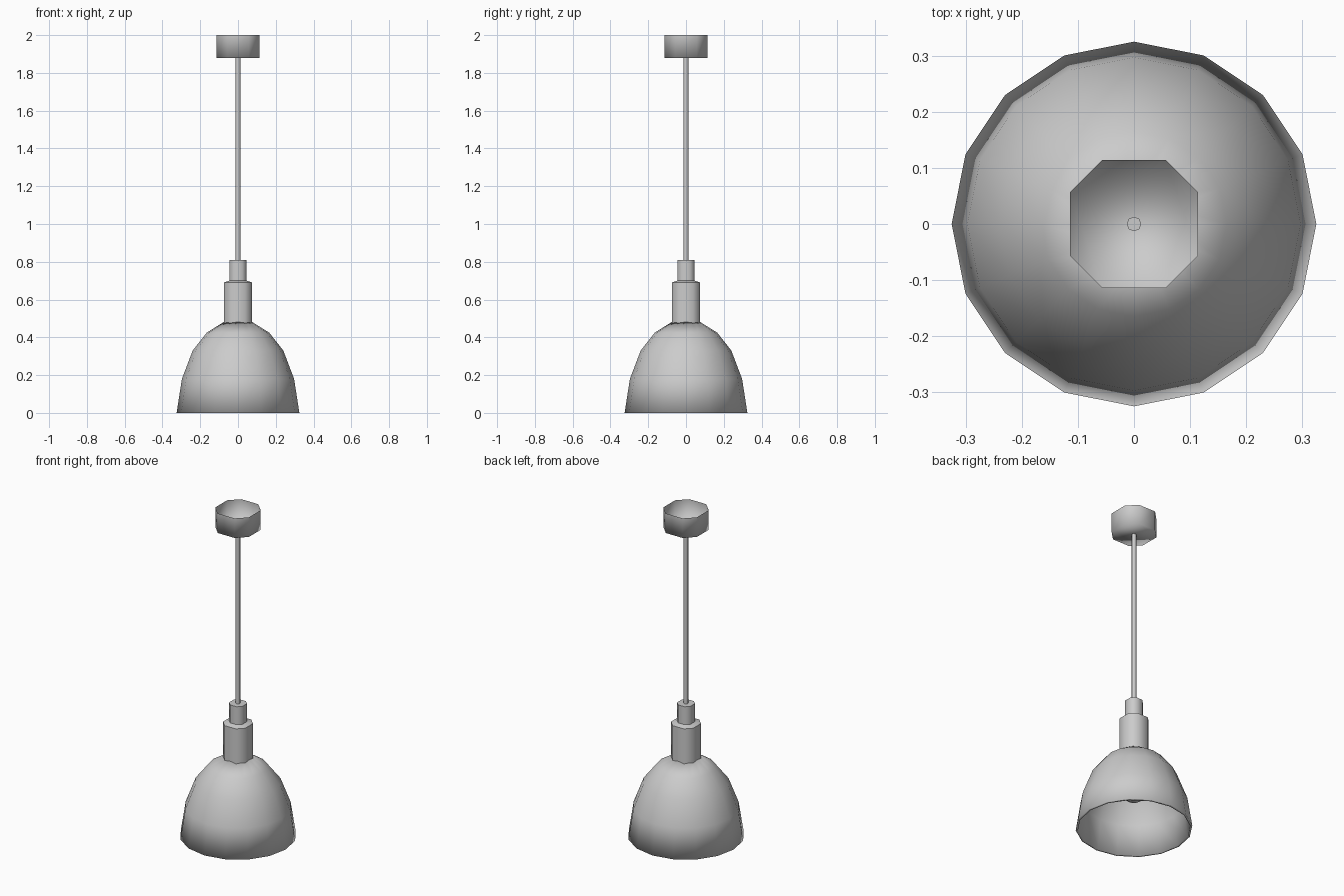
import bpy, bmesh, math

if "Cube" in bpy.data.objects:
    bpy.data.objects.remove(bpy.data.objects["Cube"])


def ring_round(r, n):
    return [(r * math.cos(2 * math.pi * i / n), r * math.sin(2 * math.pi * i / n)) for i in range(n)]


def ring_octagon(r):
    # square with generously cut corners
    h = r / 2
    return [(r, -h), (r, h), (h, r), (-h, r), (-r, h), (-r, -h), (-h, -r), (h, -r)]


def loft(name, profile, ring, cap_bottom=True, cap_top=True, sharp=None):
    """Stack rings along z from a list of (radius, z)."""
    bm = bmesh.new()
    rings = [[bm.verts.new((x, y, z)) for x, y in ring(r)] for r, z in profile]
    n = len(rings[0])
    for a, b in zip(rings, rings[1:]):
        for i in range(n):
            j = (i + 1) % n
            bm.faces.new((a[i], a[j], b[j], b[i]))
    if cap_bottom:
        bm.faces.new(rings[0][::-1])
    if cap_top:
        bm.faces.new(rings[-1])
    mesh = bpy.data.meshes.new(name)
    bm.to_mesh(mesh)
    bm.free()
    obj = bpy.data.objects.new(name, mesh)
    bpy.context.collection.objects.link(obj)
    mesh.shade_smooth()
    if sharp:
        mesh.set_sharp_from_angle(angle=math.radians(sharp))
    return obj


# bell shade: thin shell, open at the bottom
shade = loft("shade", [(0.325, 0), (0.297, 0.18), (0.24, 0.33), (0.165, 0.425), (0.074, 0.482)],
             lambda r: ring_round(r, 16), cap_bottom=False, cap_top=False)
solid = shade.modifiers.new("thickness", "SOLIDIFY")
solid.thickness = 0.012
solid.offset = -1

# lamp holder with stepped collar
loft("lamp_holder", [(0.075, 0.47), (0.075, 0.69), (0.045, 0.70), (0.045, 0.81)],
     ring_octagon, sharp=50)

# bulb hanging inside the shade
bulb = [(0.075 * math.sin(math.radians(a)), 0.245 - 0.075 * math.cos(math.radians(a)))
        for a in (5, 25, 50, 75, 100, 125)]
loft("bulb", bulb + [(0.035, 0.35), (0.035, 0.475)], lambda r: ring_round(r, 12))

# hanging rod
loft("rod", [(0.013, 0.80), (0.013, 1.885)], lambda r: ring_round(r, 8), sharp=50)

# ceiling canopy: open-topped cup
loft("ceiling_canopy", [(0.114, 1.88), (0.114, 2.0)], ring_octagon, cap_top=False)
